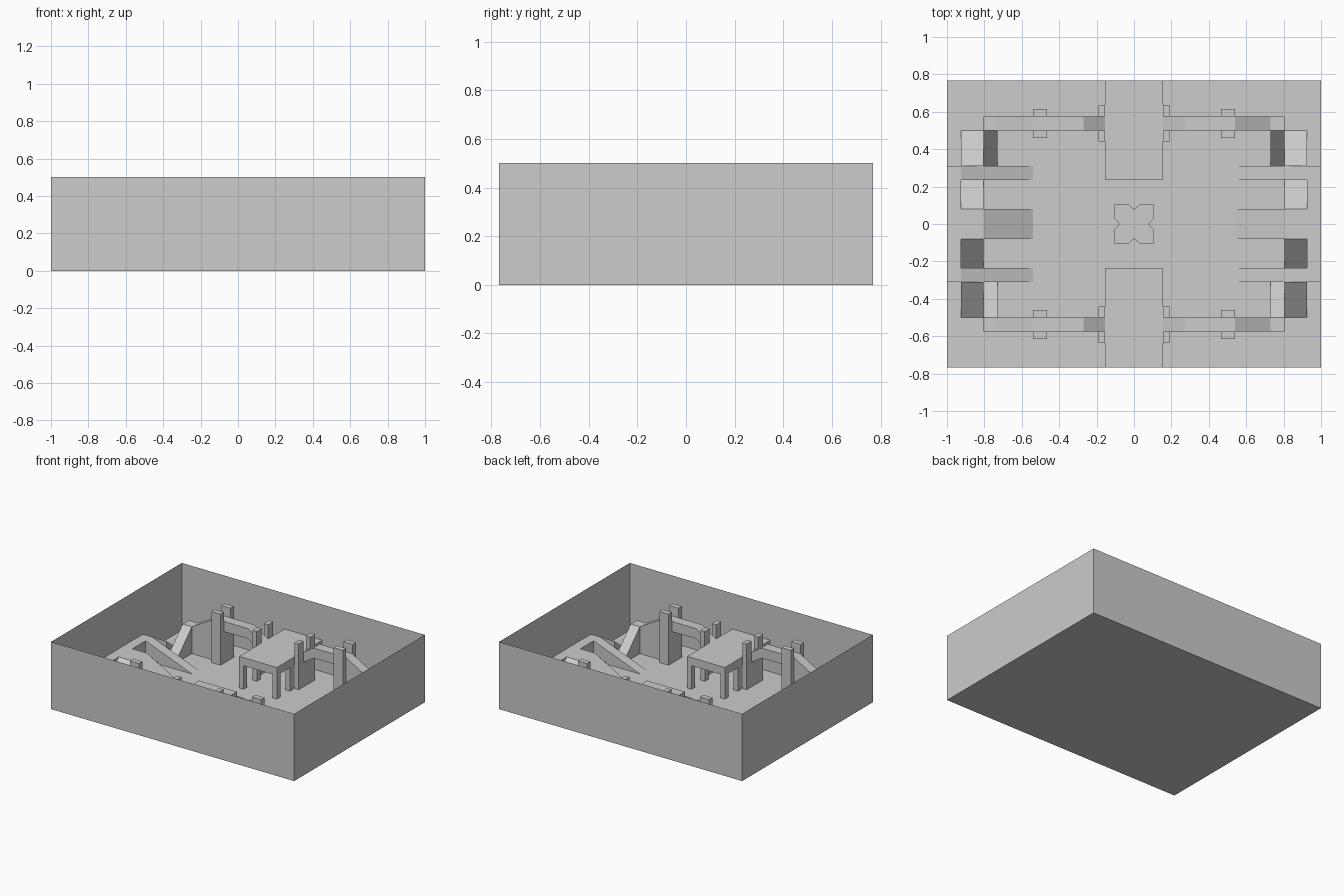
import bpy, bmesh
from mathutils import Vector

if "Cube" in bpy.data.objects:
    bpy.data.objects.remove(bpy.data.objects["Cube"])

grey = bpy.data.materials.new("light grey")
grey.diffuse_color = (0.604, 0.604, 0.604, 1)
grey.use_nodes = True
grey.node_tree.nodes["Principled BSDF"].inputs["Base Color"].default_value = grey.diffuse_color


def finish(name, bm, mirror=""):
    bmesh.ops.recalc_face_normals(bm, faces=bm.faces)
    me = bpy.data.meshes.new(name)
    bm.to_mesh(me)
    bm.free()
    me.materials.append(grey)
    ob = bpy.data.objects.new(name, me)
    bpy.context.collection.objects.link(ob)
    if mirror:
        m = ob.modifiers.new("mirror", 'MIRROR')
        m.use_axis = ("x" in mirror, "y" in mirror, False)
        m.use_mirror_merge = False
    return ob


def prism(name, profile, axis, lo, hi, mirror="xy"):
    """Extrude a 2D profile along an axis; x: (y,z), y: (x,z), z: (x,y)."""
    def place(p, t):
        return {"x": (t, p[0], p[1]), "y": (p[0], t, p[1]), "z": (p[0], p[1], t)}[axis]
    bm = bmesh.new()
    a = [bm.verts.new(place(p, lo)) for p in profile]
    b = [bm.verts.new(place(p, hi)) for p in profile]
    bm.faces.new(a)
    bm.faces.new(b[::-1])
    for i in range(len(a)):
        j = (i + 1) % len(a)
        bm.faces.new((a[i], b[i], b[j], a[j]))
    return finish(name, bm, mirror)


def box(name, x0, x1, y0, y1, z0, z1, mirror="xy"):
    return prism(name, [(x0, y0), (x1, y0), (x1, y1), (x0, y1)], "z", z0, z1, mirror)


X, Y, H = 1.0, 0.768, 0.5          # outer shell
P, D, W = 0.235, 0.31, 0.145       # platform, deck and side walkway heights

# Open-topped arena shell with sheet walls
bm = bmesh.new()
bmesh.ops.create_cube(bm, size=1)
for v in bm.verts:
    v.co = Vector((v.co.x * 2 * X, v.co.y * 2 * Y, (v.co.z + 0.5) * H))
top = [f for f in bm.faces if f.calc_center_median().z > H - 0.01]
bmesh.ops.delete(bm, geom=top, context='FACES_ONLY')
bm.normal_update()
finish("arena_shell", bm)

# End platforms against the walls, on legs
box("end_platform", -0.155, 0.155, 0.235, Y, P - 0.06, P, "y")
for y in (0.235, 0.39):
    box("platform_leg", 0.118, 0.155, y, y + 0.04, 0, P - 0.05)

# Gate posts beside the platform, with a support between them
for y0, y1 in ((0.44, 0.50), (0.575, 0.635)):
    box("gate_post", 0.155, 0.19, y0, y1, 0, 0.34)
box("gate_support", 0.155, 0.19, 0.50, 0.575, 0, P)

# Raised deck: dips to the platform, spans to the towers
prism("raised_deck", [(0.155, P - 0.075), (0.27, D - 0.075), (0.50, D - 0.075),
                      (0.50, D), (0.27, D), (0.155, P)], "y", 0.50, 0.575)

# Tower pillars either side of the deck
for y0, y1 in ((0.46, 0.50), (0.575, 0.615)):
    box("tower_pillar", 0.465, 0.54, y0, y1, 0, 0.38)

# Solid sloped wall from the tower to the corner landing
prism("sloped_wall", [(0.465, 0), (0.805, 0), (0.805, 0.20), (0.73, 0.20),
                      (0.54, D), (0.465, D)], "y", 0.50, 0.575)

# Ramp from the corner landing down to the floor
prism("corner_ramp", [(0.31, 0), (0.50, 0), (0.50, 0.20), (0.31, 0.01)], "x", 0.73, 0.805)

# Side walkway along the short walls with central landing and ramp
box("side_walkway", 0.925, X, -0.31, 0.31, 0, W, "x")
prism("central_ramp", [(0.54, 0), (0.925, 0), (0.925, W), (0.805, W)],
      "y", -0.08, 0.08, "x")

# Long wedge rails and the cross ramps on both sides of them
prism("wedge_rail", [(0.54, 0), (0.925, 0), (0.925, W)], "y", 0.235, 0.31)
prism("inner_cross_ramp", [(0.08, 0), (0.235, 0), (0.08, W)], "x", 0.805, 0.925)
prism("outer_cross_ramp", [(0.31, 0), (0.50, 0), (0.31, W)], "x", 0.805, 0.925)

# Low centre marker: square pad with a notched border
a, n, s = 0.105, 0.03, 0.078
side = [(-a, -a), (-n, -a), (0, -s), (n, -a)]
star = []
for _ in range(4):
    star += side
    side = [(-y, x) for x, y in side]
prism("centre_border", star, "z", 0, 0.012, "")
box("centre_pad", -s, s, -s, s, 0, 0.02, "")
